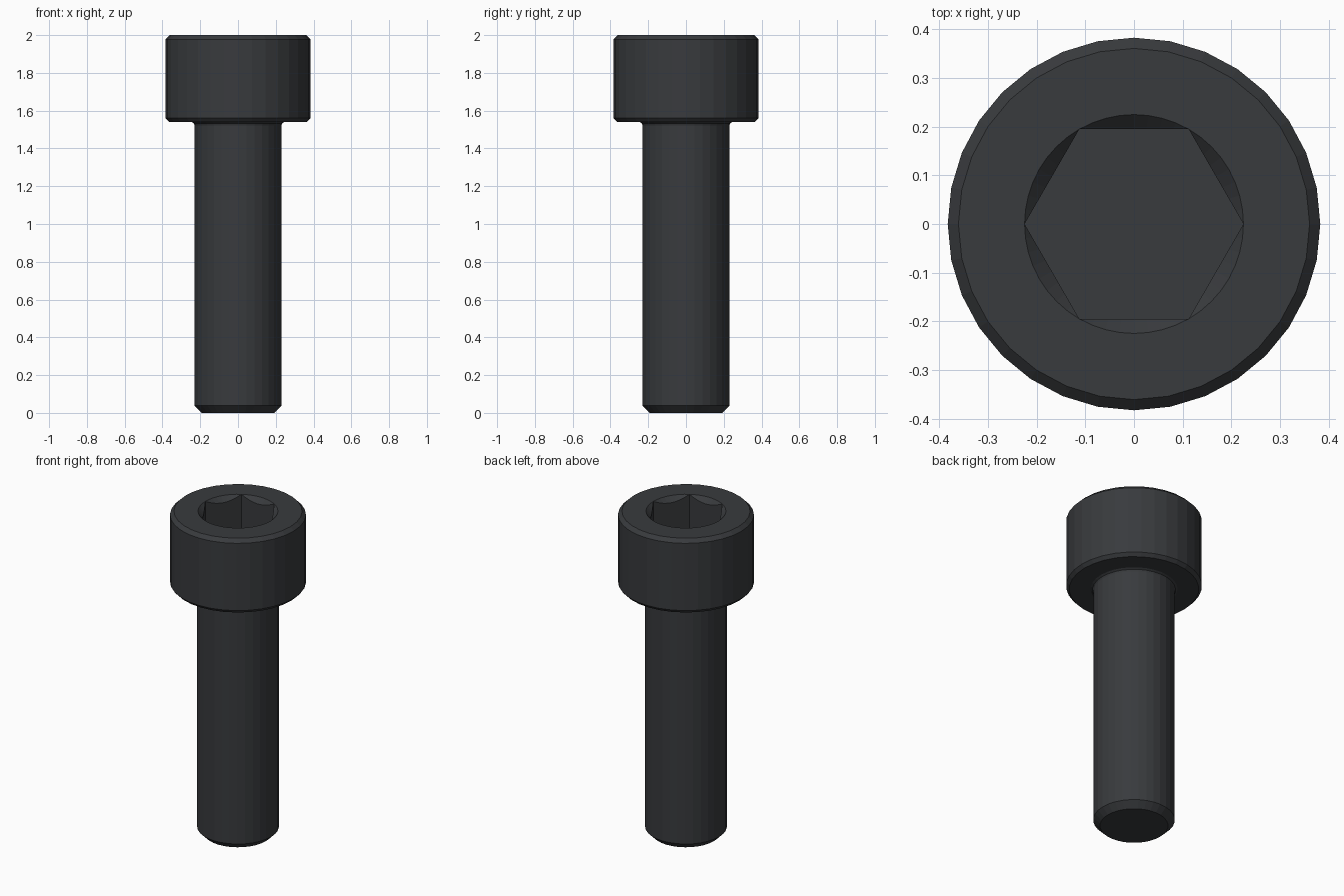
import bpy, bmesh
from math import cos, sin, pi, radians

if "Cube" in bpy.data.objects:
    bpy.data.objects.remove(bpy.data.objects["Cube"])

SIDES = 32          # outer facets
SOCKET_SIDES = 48   # socket steps, 8 per hex flat
TOP = 2.0
HEX_R = 0.225       # hex corner radius, also the rim radius
SOCKET_FLOOR = 1.76

bm = bmesh.new()


def ring(n, radius, height):
    """Closed ring; radius and height are functions of the angle."""
    verts = []
    for i in range(n):
        a = 2 * pi * i / n
        r = radius(a)
        verts.append(bm.verts.new((r * cos(a), r * sin(a), height(a))))
    return verts


def skin(low, high):
    n = len(low)
    for i in range(n):
        j = (i + 1) % n
        bm.faces.new((low[i], low[j], high[j], high[i]))


def loop_edges(verts):
    n = len(verts)
    pairs = [(verts[i], verts[(i + 1) % n]) for i in range(n)]
    return [bm.edges.get(p) for p in pairs]


# Shank and head: tip chamfer, shank, small fillet, chamfered head
profile = [(0.192, 0.0), (0.23, 0.038), (0.23, 1.522), (0.234, 1.533),
           (0.245, 1.54), (0.365, 1.54), (0.383, 1.56), (0.383, 1.978),
           (0.361, TOP)]
outer = [ring(SIDES, lambda a, r=r: r, lambda a, z=z: z) for r, z in profile]
for low, high in zip(outer, outer[1:]):
    skin(low, high)
bm.faces.new(outer[0][::-1])


# Hex socket with a conical countersink that meets the flats in scallops
def hex_radius(a):
    return HEX_R * cos(pi / 6) / cos(a % (pi / 3) - pi / 6)


rim = ring(SOCKET_SIDES, lambda a: HEX_R, lambda a: TOP)
scallop = ring(SOCKET_SIDES, hex_radius,
               lambda a: TOP - (HEX_R - hex_radius(a)))
base = ring(SOCKET_SIDES, hex_radius, lambda a: SOCKET_FLOOR)
skin(rim, scallop)
skin(scallop, base)
bm.faces.new(base)

# Flat top between the head chamfer and the socket rim
bmesh.ops.triangle_fill(bm, use_beauty=True, normal=(0, 0, 1),
                        edges=loop_edges(outer[-1]) + loop_edges(rim))

bmesh.ops.remove_doubles(bm, verts=bm.verts, dist=1e-5)
bmesh.ops.dissolve_limit(bm, angle_limit=radians(0.5),
                         verts=bm.verts, edges=bm.edges)
bmesh.ops.recalc_face_normals(bm, faces=bm.faces)

mesh = bpy.data.meshes.new("socket_head_screw")
bm.to_mesh(mesh)
bm.free()
screw = bpy.data.objects.new("socket_head_screw", mesh)
bpy.context.collection.objects.link(screw)

# Black oxide finish
finish = bpy.data.materials.new("black_steel")
finish.diffuse_color = (0.04, 0.043, 0.047, 1)
finish.use_nodes = True
finish.node_tree.nodes["Principled BSDF"].inputs["Base Color"].default_value = finish.diffuse_color
mesh.materials.append(finish)
